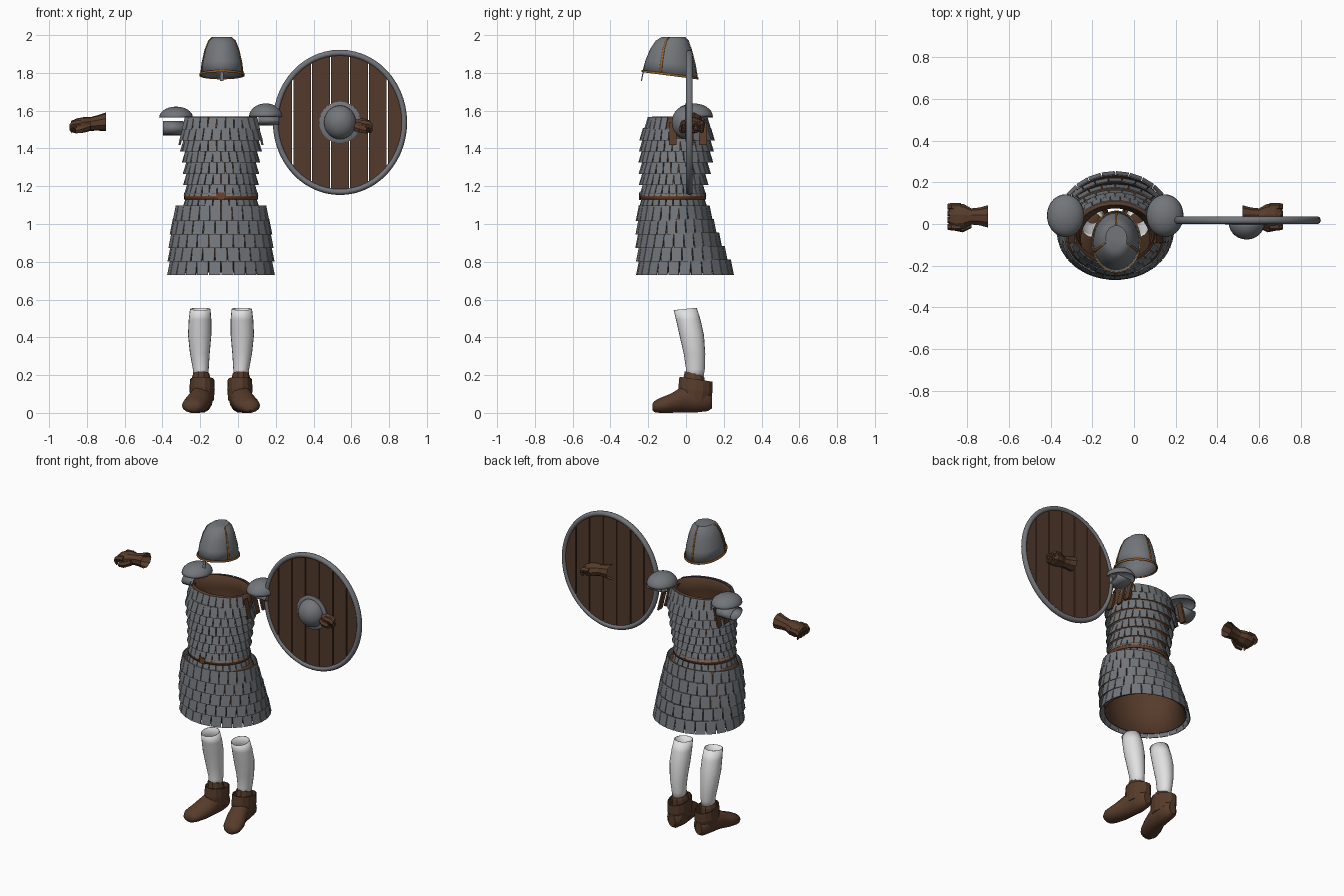
import bpy, bmesh, math, random
from mathutils import Matrix, Vector

random.seed(4)
CX = -0.09  # body centre line
if "Cube" in bpy.data.objects:
    bpy.data.objects.remove(bpy.data.objects["Cube"])


def material(name, col):
    m = bpy.data.materials.new(name)
    m.use_nodes = True
    m.diffuse_color = (*col, 1)
    m.node_tree.nodes["Principled BSDF"].inputs["Base Color"].default_value = (*col, 1)
    return m


STEEL = material("steel", (0.17, 0.18, 0.195))
LEATHER = material("leather", (0.095, 0.045, 0.024))
WOOD = material("wood", (0.085, 0.042, 0.025))
BELT = material("belt_leather", (0.15, 0.055, 0.025))
BRASS = material("brass", (0.32, 0.13, 0.025))
CLOTH = material("white_cloth", (0.75, 0.75, 0.75))


def finish(name, bm, mat, smooth=True, thick=0):
    bmesh.ops.recalc_face_normals(bm, faces=bm.faces)
    me = bpy.data.meshes.new(name)
    bm.to_mesh(me)
    bm.free()
    me.materials.append(mat)
    ob = bpy.data.objects.new(name, me)
    bpy.context.collection.objects.link(ob)
    if thick:
        mod = ob.modifiers.new("thickness", "SOLIDIFY")
        mod.thickness, mod.offset = thick, 0
    if smooth:
        bpy.ops.object.select_all(action="DESELECT")
        ob.select_set(True)
        bpy.context.view_layer.objects.active = ob
        bpy.ops.object.shade_smooth_by_angle(angle=math.radians(40))
    return ob


def ring_point(ring, t, axis="z"):
    """Ring is x, y, z, radius a, radius b and an optional slope."""
    x, y, z, a, b = ring[:5]
    u, v = a * math.cos(t), b * math.sin(t)
    if axis == "x":
        return Vector((x, y + u, z + v))
    if axis == "y":
        return Vector((x + u, y, z + v))
    return Vector((x + u, y + v, z + (ring[5] * v if len(ring) > 5 else 0)))


def loft(name, rings, mat, axis="z", n=24, caps=(True, True), smooth=True, thick=0):
    bm = bmesh.new()
    loops = [[bm.verts.new(ring_point(r, math.tau * i / n, axis)) for i in range(n)] for r in rings]
    for lo, hi in zip(loops, loops[1:]):
        for i in range(n):
            j = (i + 1) % n
            bm.faces.new((lo[i], lo[j], hi[j], hi[i]))
    for cap, loop in zip(caps, (loops[0], loops[-1])):
        if cap:
            bm.faces.new(loop)
    return finish(name, bm, mat, smooth, thick)


def add_box(bm, centre, right, out, up):
    cols = Matrix((right, out, up)).transposed().to_4x4()
    bmesh.ops.create_cube(bm, size=1, matrix=Matrix.Translation(centre) @ cols)


def section(keys, z, inset=0):
    """Body outline at a height, from (z, half width, front, back) keys."""
    for k, l in zip(keys, keys[1:]):
        if z >= l[0] or l is keys[-1]:
            f = min(1, max(0, (k[0] - z) / (k[0] - l[0])))
            w, yf, yb = (p + (q - p) * f for p, q in zip(k[1:], l[1:]))
            return (CX, (yf + yb) / 2, z, w - inset, (yb - yf) / 2 - inset)


# Scale armour over a leather lining
TORSO = [(1.575, .195, -.185, .10), (1.48, .205, -.225, .13), (1.35, .182, -.23, .12),
         (1.2, .175, -.225, .085), (1.1, .18, -.225, .09)]
SKIRT = [(1.1, .23, -.245, .11), (.96, .258, -.25, .155), (.74, .268, -.243, .25)]


def scales(name, keys, top, bottom, rows, count, lift, jitter, armholes=False):
    bm = bmesh.new()
    step = (top - bottom) / rows
    for r in range(rows):
        z = top - (r + .5) * step
        ring = section(keys, z)
        for i in range(count):
            t = math.tau * (i + .5 * (r % 2)) / count
            if armholes and r < 2 and abs(math.cos(t)) > .95:
                continue
            p = ring_point(ring, t)
            tan = Vector((-ring[3] * math.sin(t), ring[4] * math.cos(t), 0))
            width = tan.length * math.tau / count
            tan.normalize()
            out = Vector((tan.y, -tan.x, 0))
            up = (Vector((0, 0, step * 1.12)) - out * lift
                  + tan * random.uniform(-jitter, jitter))
            add_box(bm, p + out * (lift * .5), tan * width * .97, out * .005, up)
    finish(name, bm, STEEL, smooth=False)


scales("torso_scales", TORSO, 1.57, 1.1, 8, 28, .02, .006, True)
scales("skirt_scales", SKIRT, 1.1, .742, 5, 26, .016, .003)
loft("torso_lining", [section(TORSO, z, .008) for z in (1.575, 1.48, 1.35, 1.2, 1.1)],
     LEATHER, caps=(False, False), n=32, thick=.004)
loft("skirt_lining", [section(TORSO, 1.13, .01)] + [section(SKIRT, z, .012) for z in (1.08, .96, .75)],
     LEATHER, caps=(False, False), n=32, thick=.004)
loft("belt", [section(TORSO, z, -.015) for z in (1.17, 1.137)], BELT, caps=(False, False), n=32, thick=.008)
belt = section(TORSO, 1.153, -.018)
bm = bmesh.new()
add_box(bm, ring_point(belt, -math.pi / 2), Vector((.035, 0, 0)), Vector((0, .012, 0)), Vector((0, 0, .04)))
finish("belt_buckle", bm, BELT, smooth=False)

# Helmet with brass edging
HELM = [(-.085, -.085, 1.797, .113, .143, -.13), (-.085, -.083, 1.86, .106, .13, -.1),
        (-.085, -.08, 1.93, .09, .107, -.04), (-.085, -.075, 1.975, .072, .085, 0),
        (-.085, -.068, 1.995, .05, .06, 0)]
loft("helmet", HELM, STEEL, caps=(False, True), n=32, thick=.004)
loft("helmet_brim", [(-.085, -.085, z, .117, .147, -.13) for z in (1.792, 1.803)], BRASS,
     caps=(False, False), n=32, thick=.006)
bm = bmesh.new()
for ang in (-20, 90, 200):
    pairs = []
    for x, y, z, a, b, s in HELM:
        ring = (x, y, z + .001, a + .004, b + .004, s)
        pairs.append([bm.verts.new(ring_point(ring, math.radians(ang) + d)) for d in (-.045, .045)])
    for (a, b), (c, d) in zip(pairs, pairs[1:]):
        bm.faces.new((a, b, d, c))
finish("helmet_bands", bm, BRASS, thick=.003)
bm = bmesh.new()
add_box(bm, Vector((-.085, -.23, 1.795)), Vector((.018, 0, 0)), Vector((0, .006, 0)), Vector((0, .012, .06)))
finish("nose_guard", bm, STEEL, smooth=False)


def dome(name, centre, a, b, h, axis="z", sign=1, thick=.005):
    rings = []
    for i in range(8):
        t = math.pi / 2 * i / 7.3
        p = list(centre)
        p["xyz".index(axis)] += sign * h * math.sin(t)
        rings.append((*p, a * math.cos(t), b * math.cos(t)))
    return loft(name, rings, STEEL, axis, 28, (False, True), True, thick)


# Shoulder caps with arm plates beneath
for side, s, z, h, az, ar in (("right", -1, 1.57, .056, 1.515, .036), ("left", 1, 1.575, .068, 1.555, .024)):
    x = CX + s * .238
    dome(side + "_shoulder_cap", (x, .04, z), .087, .1, h)
    loft(side + "_arm_plate", [(x + s * d, .04, az, .062, ar) for d in (-.04, .07)], STEEL, "x", 16,
         (False, False), True, .005)
    bm = bmesh.new()
    for y in (-.07, .02, .09):
        add_box(bm, Vector((CX + s * .205, y, 1.485)), Vector((.012, 0, 0)), Vector((0, .04, 0)),
                Vector((-s * .03, 0, .12)))
    finish(side + "_shoulder_straps", bm, LEATHER, smooth=False)

# Round shield: planks, rim and boss
SX, SY, SZ, RX, RZ = .54, .018, 1.545, .345, .372
edges = [-.345, -.25, -.15, -.05, .05, .15, .25, .345]
bm = bmesh.new()
for k, (a, b) in enumerate(zip(edges, edges[1:])):
    gap = .003
    xs = [a + gap + (b - a - 2 * gap) * i / 6 for i in range(7)]
    half = [RZ * math.sqrt(max(.0004, 1 - (x / RX) ** 2)) for x in xs]
    pts = [(x, h) for x, h in zip(xs, half)] + [(x, -h) for x, h in reversed(list(zip(xs, half)))]
    bm.faces.new([bm.verts.new((SX + x, SY, SZ + h)) for x, h in pts])
finish("shield_planks", bm, WOOD, smooth=False, thick=.016)
bpy.ops.mesh.primitive_torus_add(major_segments=56, minor_segments=10, major_radius=1, minor_radius=.045,
                                 location=(SX, SY, SZ), rotation=(math.pi / 2, 0, 0))
rim = bpy.context.object
rim.name = "shield_rim"
rim.scale = (.34, .368, .4)
rim.data.materials.append(STEEL)
bpy.ops.object.shade_smooth_by_angle(angle=math.radians(60))
loft("boss_flange", [(SX, y, SZ, r, r) for y, r in ((SY, .11), (.002, .11), (-.003, .1))], STEEL, "y", 32)
dome("shield_boss", (SX, .005, SZ), .083, .088, .077, "y", -1)

# Gloves: flared cuff, fist, folded fingers and thumb
for side, s in (("right", -1), ("left", 1)):
    def gx(d):
        return CX + s * d
    hand = [(.61, .055, .05), (.65, .044, .042), (.69, .04, .037), (.725, .06, .042), (.765, .064, .04),
            (.795, .045, .03)]
    loft(side + "_glove", [(gx(d), .035, 1.548 - (d - .61) * .14, a, b) for d, a, b in hand], LEATHER,
         "x", 9, (False, True), False)
    for i in range(4):
        y = -.013 + i * .032
        loft(f"{side}_finger_{i + 1}", [(gx(.74), y, 1.54, .017, .018), (gx(.785), y, 1.535, .018, .02),
                                        (gx(.803), y, 1.52, .014, .018), (gx(.79), y, 1.5, .012, .014)],
             LEATHER, "x", 6, smooth=False)
    loft(side + "_thumb", [(gx(.69), -.005, 1.525, .015, .02), (gx(.73), -.022, 1.51, .018, .022),
                           (gx(.77), -.018, 1.5, .014, .016)], LEATHER, "x", 6, smooth=False)

# Stockings and shoes
for side, s in (("right", -1), ("left", 1)):
    def lx(d):
        return CX + s * d
    leg = [(.17, .105, .042, .036, .044), (.24, .107, .05, .04, .048), (.32, .112, .045, .05, .055),
           (.42, .113, .03, .06, .063), (.5, .111, .012, .058, .063), (.557, .11, -.004, .052, .059)]
    loft(side + "_stocking", [(lx(d), y, z, a, b, .1 if z > .5 else 0) for z, d, y, a, b in leg], CLOTH,
         n=20, caps=(False, False), thick=.004)
    foot = [(.138, .098, .07, .025, .04), (.115, .098, .075, .05, .06), (.05, .1, .085, .058, .078),
            (-.02, .11, .078, .06, .07), (-.08, .128, .058, .068, .052), (-.14, .145, .046, .062, .04),
            (-.168, .148, .04, .045, .03), (-.178, .15, .038, .025, .017)]
    shoe = loft(side + "_shoe", [(lx(d), y, z, a, b) for y, d, z, a, b in foot], LEATHER, "y", 14)
    for v in shoe.data.vertices:  # flatten the sole
        v.co.z = max(v.co.z, 0.008 if v.co.y > -.02 else 0.002)
    loft(side + "_shoe_collar", [(lx(.1), .045, .07, .058, .08), (lx(.1), .05, .13, .064, .09, -.15),
                                 (lx(.1), .053, .185, .061, .087, -.15)], LEATHER, n=14,
         caps=(False, False), smooth=False, thick=.006)
    loft(side + "_shoe_tongue", [(lx(.104), .03, .13, .055, .07), (lx(.105), .042, .19, .047, .056),
                                 (lx(.105), .043, .215, .04, .05, -.25)], LEATHER, n=10,
         caps=(False, False), smooth=False, thick=.005)

# Rest the soles on the ground plane
bpy.context.view_layer.update()
low = min((o.matrix_world @ v.co).z for o in bpy.data.objects if "shoe" in o.name for v in o.data.vertices)
for o in bpy.data.objects:
    if o.type == "MESH":
        o.location.z -= low
